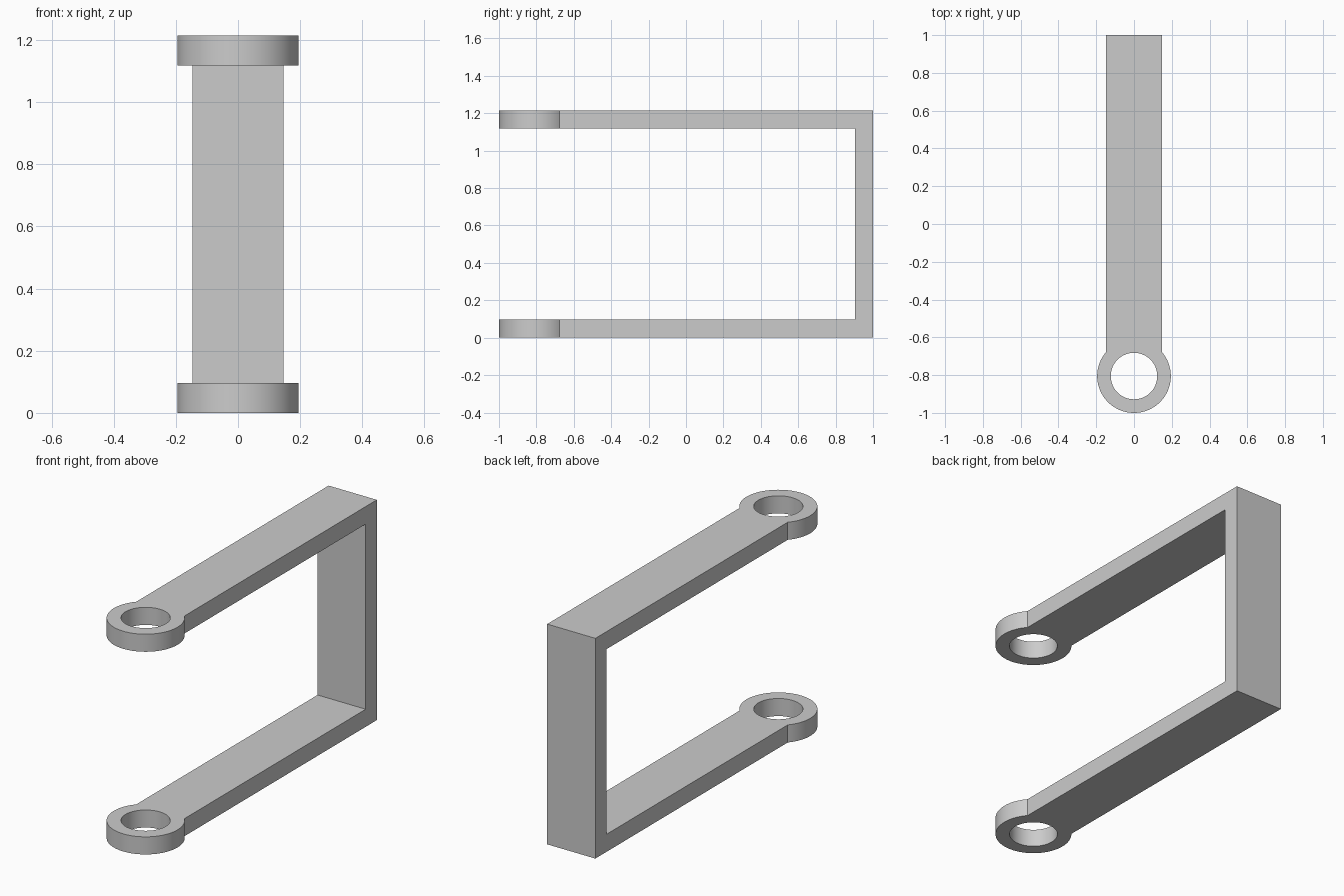
import bpy, bmesh, math

cube = bpy.data.objects.get("Cube")
if cube:
    bpy.data.objects.remove(cube, do_unlink=True)

WIDTH, HEIGHT, THICK = 0.294, 1.215, 0.097
RING_Y, OUTER, INNER = -0.805, 0.195, 0.123
FRONT_STEPS, BACK_STEPS = 72, 24

grey = bpy.data.materials.new("plain_grey")
grey.use_nodes = True
colour = (0.6, 0.6, 0.6, 1)
grey.diffuse_color = colour
grey.node_tree.nodes["Principled BSDF"].inputs["Base Color"].default_value = colour

bm = bmesh.new()


def arm(z):
    """Flat arm with a ring at the front; returns nothing, adds a closed solid."""
    # Ring angles, with vertices exactly where the bar's sides meet the ring
    half = math.asin(WIDTH / 2 / OUTER)
    start = math.pi / 2 - half
    back = [start + 2 * half * i / BACK_STEPS for i in range(BACK_STEPS)]
    front = [start + 2 * half + (2 * math.pi - 2 * half) * i / FRONT_STEPS
             for i in range(FRONT_STEPS)]
    outer, inner = [
        [bm.verts.new((r * math.cos(a), RING_Y + r * math.sin(a), z)) for a in back + front]
        for r in (OUTER, INNER)]
    n = len(outer)
    faces = [bm.faces.new((outer[i], outer[(i + 1) % n], inner[(i + 1) % n], inner[i]))
             for i in range(n)]
    # Bar, then the end pad where the post joins
    right, left, end_left, end_right = [
        bm.verts.new((x * WIDTH / 2, y, z))
        for x, y in ((1, 1 - THICK), (-1, 1 - THICK), (-1, 1), (1, 1))]
    faces.append(bm.faces.new([right, left] + outer[:BACK_STEPS + 1][::-1]))
    faces.append(bm.faces.new((right, end_right, end_left, left)))
    # Thicken
    new = bmesh.ops.extrude_face_region(bm, geom=faces, use_keep_orig=True)["geom"]
    bmesh.ops.translate(bm, vec=(0, 0, THICK),
                        verts=[g for g in new if isinstance(g, bmesh.types.BMVert)])


arm(0)
arm(HEIGHT - THICK)

# Post: bridge the two facing end pads at the back
pads = []
for f in bm.faces:
    c = f.calc_center_median()
    if c.y > 1 - THICK and all(
            abs(v.co.z - f.verts[0].co.z) < 1e-5 for v in f.verts) and 0.01 < c.z < HEIGHT - 0.01:
        pads.append(f)
rims = [e for f in pads for e in f.edges]
bmesh.ops.delete(bm, geom=pads, context="FACES_ONLY")
bmesh.ops.bridge_loops(bm, edges=rims)

# Merge the flat seams, then make the normals consistent
bmesh.ops.dissolve_limit(bm, angle_limit=math.radians(0.5), verts=bm.verts, edges=bm.edges)
bmesh.ops.recalc_face_normals(bm, faces=bm.faces)
bmesh.ops.triangulate(bm, faces=[f for f in bm.faces if len(f.verts) > 4])

mesh = bpy.data.meshes.new("bracket_frame")
bm.to_mesh(mesh)
bm.free()
mesh.materials.append(grey)
frame = bpy.data.objects.new("bracket_frame", mesh)
bpy.context.collection.objects.link(frame)

# Smooth ring walls, sharp corners
bpy.context.view_layer.objects.active = frame
frame.select_set(True)
bpy.ops.object.shade_smooth_by_angle(angle=math.radians(30))
